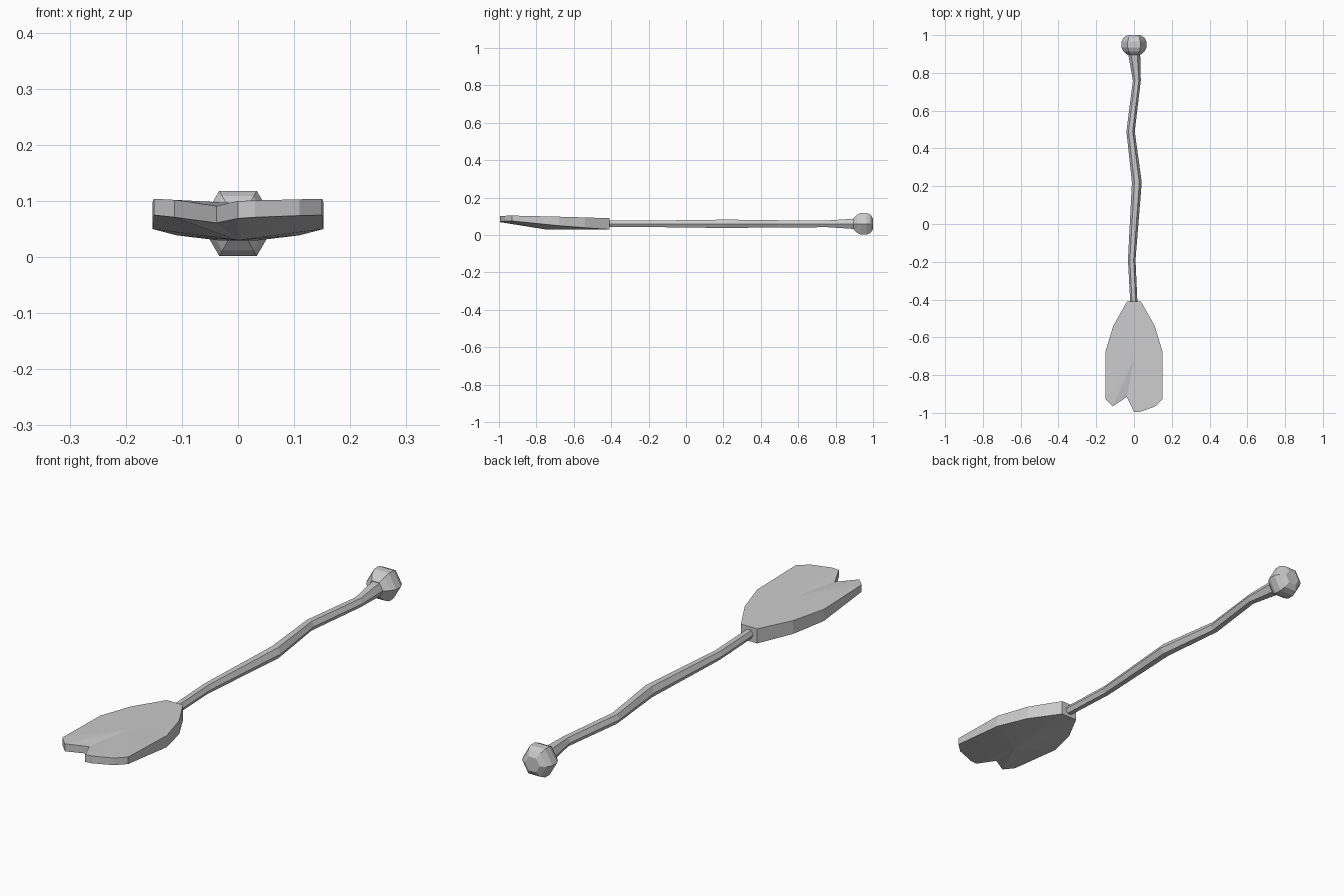
import bpy, math

if "Cube" in bpy.data.objects:
    bpy.data.objects.remove(bpy.data.objects["Cube"])

def make(name, verts, faces):
    me = bpy.data.meshes.new(name)
    me.from_pydata(verts, [], faces)
    me.update()
    ob = bpy.data.objects.new(name, me)
    bpy.context.collection.objects.link(ob)
    return ob

def hex_tube(name, stations, zc=0.06, n=6):
    """Loft a hexagonal section along y; stations are (x, y, radius)."""
    verts = [(x + r * math.cos(2 * math.pi * k / n), y, zc + r * math.sin(2 * math.pi * k / n))
             for x, y, r in stations for k in range(n)]
    faces = [(i * n + k, (i + 1) * n + k, (i + 1) * n + (k + 1) % n, i * n + (k + 1) % n)
             for i in range(len(stations) - 1) for k in range(n)]
    last = (len(stations) - 1) * n
    faces += [tuple(range(n)), tuple(last + k for k in reversed(range(n)))]
    return make(name, verts, faces)

# Crooked shaft, flaring into the knob
hex_tube("shaft", [(0, -0.43, 0.019), (-0.012, -0.19, 0.02), (0.015, 0.22, 0.026),
                   (-0.018, 0.49, 0.022), (0.015, 0.76, 0.021), (0.002, 0.89, 0.031),
                   (0, 0.92, 0.033)])

# Faceted end knob
hex_tube("knob", [(0, 0.895, 0.034), (0, 0.914, 0.056), (0, 0.935, 0.067),
                  (0, 0.965, 0.067), (0, 0.987, 0.056), (0, 1.0, 0.033)])

# Notched blade: outline points are (x, y, z top, z bottom), anticlockwise from above
side = [(0.15, -0.93, 0.104, 0.075), (0.152, -0.68, 0.098, 0.05),
        (0.11, -0.54, 0.094, 0.039), (0.037, -0.41, 0.09, 0.03)]
outline = [(-0.113, -0.966, 0.102, 0.071), (-0.038, -0.915, 0.091, 0.061),
           (0, -0.995, 0.1, 0.069), (0.03, -0.995, 0.101, 0.071),
           (0.11, -0.967, 0.103, 0.074)]
outline += side + [(-x, y, t, b) for x, y, t, b in reversed(side)]
m = len(outline)
verts = [(x, y, t) for x, y, t, b in outline] + [(x, y, b) for x, y, t, b in outline]
verts += [(0, -0.72, 0.096), (0, -0.75, 0.03)]
faces = []
for i in range(m):
    j = (i + 1) % m
    faces += [(i, j, 2 * m), (m + j, m + i, 2 * m + 1), (m + i, m + j, j, i)]
make("blade", verts, faces)
